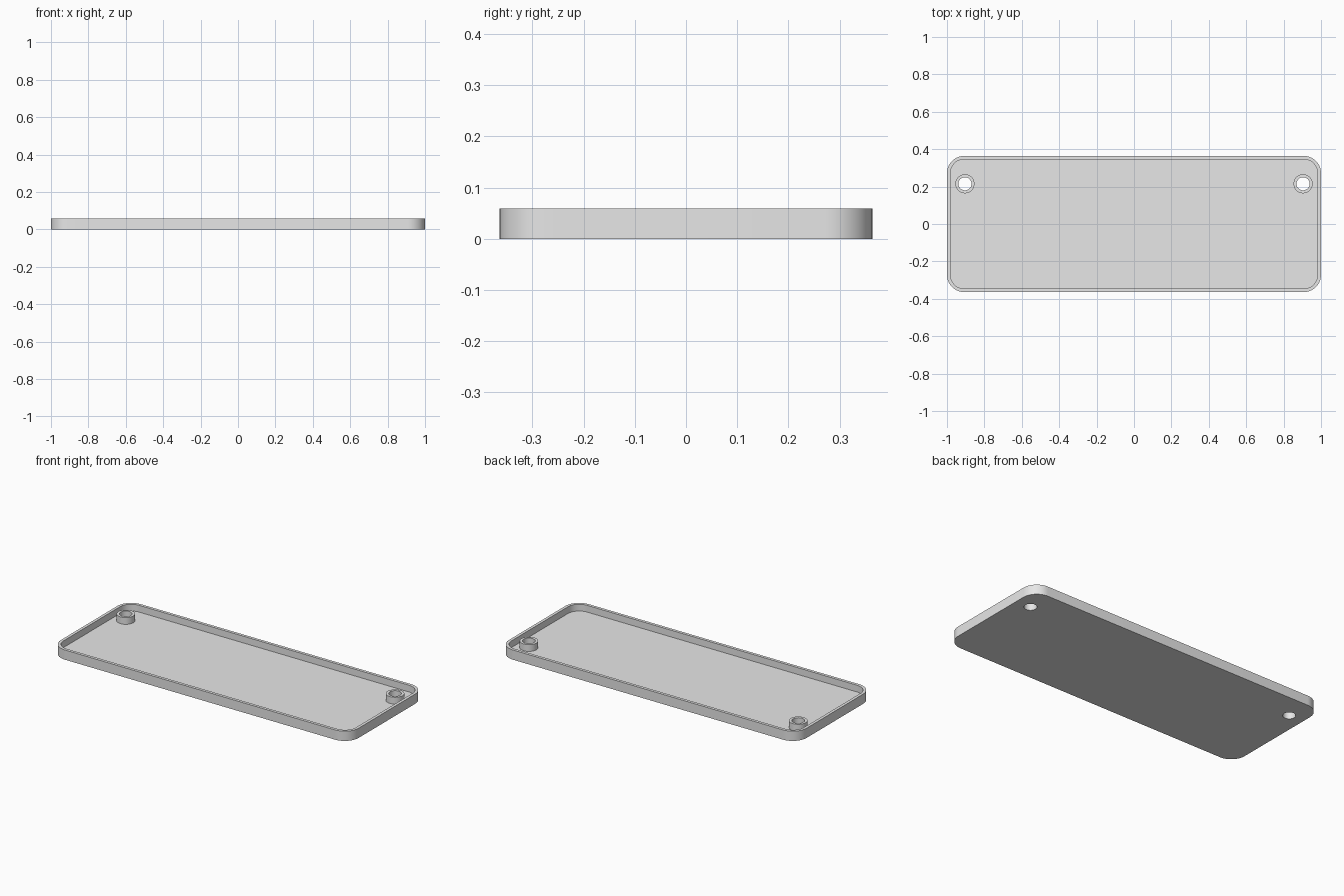
import bpy, bmesh, math

if "Cube" in bpy.data.objects:
    bpy.data.objects.remove(bpy.data.objects["Cube"])

HALF_X, HALF_Y, HEIGHT = 1.0, 0.364, 0.059
WALL, FLOOR, CORNER = 0.018, 0.018, 0.093
POST_X, POST_Y, POST_R, HOLE_R = 0.904, 0.215, 0.051, 0.035

grey = bpy.data.materials.new("light_grey")
grey.diffuse_color = (0.8, 0.8, 0.8, 1)
grey.use_nodes = True
grey.node_tree.nodes["Principled BSDF"].inputs["Base Color"].default_value = grey.diffuse_color


def rounded_rect(hx, hy, r, steps=14):
    """Counter-clockwise outline with rounded corners."""
    pts = []
    for k, (sx, sy) in enumerate([(1, 1), (-1, 1), (-1, -1), (1, -1)]):
        for i in range(steps + 1):
            a = math.pi / 2 * (k + i / steps)
            pts.append((sx * (hx - r) + r * math.cos(a),
                        sy * (hy - r) + r * math.sin(a)))
    return pts


def circle(cx, cy, r, n=40):
    return [(cx + r * math.cos(2 * math.pi * i / n),
             cy + r * math.sin(2 * math.pi * i / n)) for i in range(n)]


def prism(name, outline, z0, z1):
    """Solid made by extruding an outline from z0 to z1."""
    bm = bmesh.new()
    base = bm.faces.new([bm.verts.new((x, y, z0)) for x, y in outline])
    top = bmesh.ops.extrude_face_region(bm, geom=[base])["geom"]
    for v in top:
        if isinstance(v, bmesh.types.BMVert):
            v.co.z = z1
    bmesh.ops.recalc_face_normals(bm, faces=bm.faces)
    mesh = bpy.data.meshes.new(name)
    bm.to_mesh(mesh)
    bm.free()
    mesh.materials.append(grey)
    obj = bpy.data.objects.new(name, mesh)
    bpy.context.collection.objects.link(obj)
    return obj


def combine(target, tool, operation):
    """Apply a boolean and discard the tool."""
    mod = target.modifiers.new(operation.lower(), 'BOOLEAN')
    mod.operation, mod.solver, mod.object = operation, 'EXACT', tool
    bpy.context.view_layer.objects.active = target
    bpy.ops.object.modifier_apply(modifier=mod.name)
    bpy.data.objects.remove(tool)


# Shallow tray with a thin raised rim
tray = prism("tray", rounded_rect(HALF_X, HALF_Y, CORNER), 0, HEIGHT)
cavity = prism("cavity", rounded_rect(HALF_X - WALL, HALF_Y - WALL, CORNER - WALL),
               FLOOR, HEIGHT + 0.05)
combine(tray, cavity, 'DIFFERENCE')

# Two screw posts near the back corners, bored right through the floor
for side in (-1, 1):
    x = side * POST_X
    combine(tray, prism("post", circle(x, POST_Y, POST_R), FLOOR / 2, HEIGHT), 'UNION')
    combine(tray, prism("bore", circle(x, POST_Y, HOLE_R), -0.05, HEIGHT + 0.05), 'DIFFERENCE')

# Smooth the round walls and keep the rims crisp
bpy.ops.object.select_all(action='DESELECT')
tray.select_set(True)
bpy.context.view_layer.objects.active = tray
bpy.ops.object.shade_smooth_by_angle(angle=math.radians(30))
